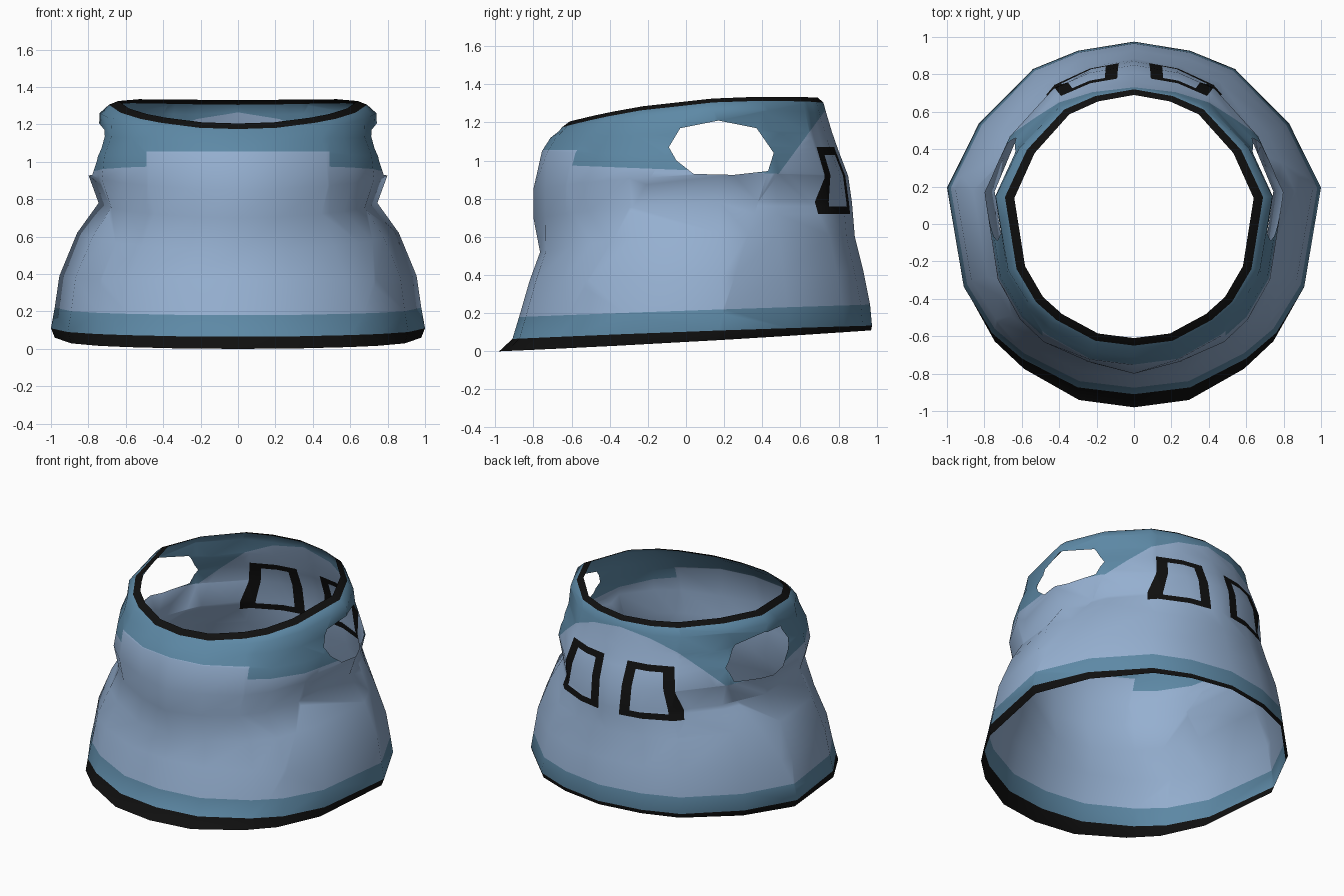
import bpy
import bmesh
from mathutils import Vector

if "Cube" in bpy.data.objects:
    bpy.data.objects.remove(bpy.data.objects["Cube"])


def material(name, rgb):
    m = bpy.data.materials.new(name)
    m.use_nodes = True
    m.diffuse_color = (*rgb, 1)
    m.node_tree.nodes["Principled BSDF"].inputs["Base Color"].default_value = (*rgb, 1)
    return m


PALE, BLUE, BLACK = range(3)
materials = [material("pale_blue_cloth", (0.30, 0.43, 0.63)),
             material("steel_blue_cloth", (0.11, 0.25, 0.38)),
             material("black_trim", (0.005, 0.005, 0.005))]

# Half outline seen from above, front to back, then mirrored
half = [(0, -1), (.3, -.96), (.6, -.79), (.76, -.64), (.91, -.37),
        (1, .2), (.83, .55), (.54, .85), (.3, .95), (0, 1)]
plan = half + [(-x, y) for x, y in half[-2:0:-1]]

# Rings from hem to collar: half width, front y, back y, heights at front, side, back
rings = [(.98, .98, .97, 0, .06, .11),
         (1.0, .91, .975, .065, .11, .135),
         (.98, .875, .965, .18, .22, .245),
         (.955, .82, .93, .37, .39, .42),
         (.86, .765, .885, .52, .62, .60),
         (.745, .80, .87, .70, .78, .78),
         (.80, .80, .85, .85, .93, .92),
         (.785, .755, .80, 1.05, 1.03, 1.05),
         (.745, .71, .765, 1.12, 1.14, 1.15),
         (.74, .665, .735, 1.155, 1.26, 1.25),
         (.69, .65, .72, 1.175, 1.305, 1.305),
         (.64, .61, .69, 1.205, 1.325, 1.33)]
bands = {0: BLACK, 1: BLUE, len(rings) - 2: BLACK}


def ring_point(i, px, py):
    w, front, back, zf, zs, zb = rings[i]
    y = py * (front if py < 0 else back)
    if i in (5, 6) and abs(px) == .3 and py < 0:
        y *= .96    # chest crease down the centre front
    # height passes through the front, side and back values
    a = zf * (py - .2) * (py - 1) / 2.4
    b = zs * (py + 1) * (py - 1) / -.96
    c = zb * (py + 1) * (py - .2) / 1.6
    return Vector((w * px, y, a + b + c))


# Garment shell
bm = bmesh.new()
grid = [[bm.verts.new(ring_point(i, *p)) for p in plan] for i in range(len(rings))]
n = len(plan)
for i in range(len(rings) - 1):
    for j in range(n):
        k = (j + 1) % n
        f = bm.faces.new((grid[i][j], grid[i][k], grid[i + 1][k], grid[i + 1][j]))
        f.material_index = bands.get(i, PALE)


def slice_faces(faces, point, normal):
    geom = set(faces)
    for f in faces:
        geom.update(f.verts)
        geom.update(f.edges)
    bmesh.ops.bisect_plane(bm, geom=list(geom), dist=1e-5, plane_co=point, plane_no=normal)


def carve(outline, axis, region):
    """Cut a convex outline through the shell along an axis; return the faces inside."""
    centre = sum(outline, Vector()) / len(outline)
    planes = []

    def inside():
        return [f for f in bm.faces if region(f.calc_center_median())
                and all((f.calc_center_median() - p).dot(d) > 0 for p, d in planes)]

    for a, b in zip(outline, outline[1:] + outline[:1]):
        d = (b - a).cross(axis).normalized()
        if (centre - a).dot(d) < 0:
            d = -d
        slice_faces(inside(), a, d)
        planes.append((a, d))
    return inside()


def cloth(test):
    return [f for f in bm.faces if f.material_index == PALE and test(f.calc_center_median())]


# Shoulder yoke: lower edge on the front, under the arms and across the back
slope = Vector((0, -1.36, 1))
slope_point = Vector((0, .5, .95))
for side in (-.49, .49):
    slice_faces(cloth(lambda c: c.y < -.2 and c.z > .8), Vector((side, 0, 0)), Vector((1, 0, 0)))
slice_faces(cloth(lambda c: c.y < 0 and abs(c.x) < .49), Vector((0, 0, 1.055)), Vector((0, 0, 1)))
slice_faces(cloth(lambda c: c.y < .65 and (c.y > 0 or abs(c.x) > .49)),
            Vector((0, 0, .95)), Vector((0, .04, 1)))
slice_faces(cloth(lambda c: c.y > .3 and c.z > .8), slope_point, slope)


def in_yoke(c):
    if c.y < 0 and abs(c.x) < .49:
        return c.z > 1.055
    return c.z + .04 * c.y > .95 and (c - slope_point).dot(slope) > 0


for f in cloth(in_yoke):
    f.material_index = BLUE

# Arm holes and back panel frames, one of each per side
arm_hole = [(-.09, 1.07), (-.03, 1.17), (.17, 1.21), (.37, 1.17), (.46, 1.04),
            (.43, .945), (.25, .925), (.04, .93), (-.05, 1.0)]
frame_outer = [(.08, .72), (.47, .72), (.39, 1.07), (.09, 1.07)]
frame_inner = [(.15, .76), (.39, .76), (.33, 1.03), (.155, 1.03)]
for s in (-1, 1):
    hole = carve([Vector((0, y, z)) for y, z in arm_hole], Vector((1, 0, 0)),
                 lambda c: c.x * s > .4)
    bmesh.ops.delete(bm, geom=hole, context='FACES')
    for outline, colour in ((frame_outer, BLACK), (frame_inner, PALE)):
        panel = carve([Vector((s * x, 0, z)) for x, z in outline], Vector((0, 1, 0)),
                      lambda c: c.y > .4)
        for f in panel:
            f.material_index = colour

for f in bm.faces:
    f.smooth = True
mesh = bpy.data.meshes.new("sleeveless_garment")
bm.to_mesh(mesh)
bm.free()
for m in materials:
    mesh.materials.append(m)
garment = bpy.data.objects.new("sleeveless_garment", mesh)
bpy.context.collection.objects.link(garment)
